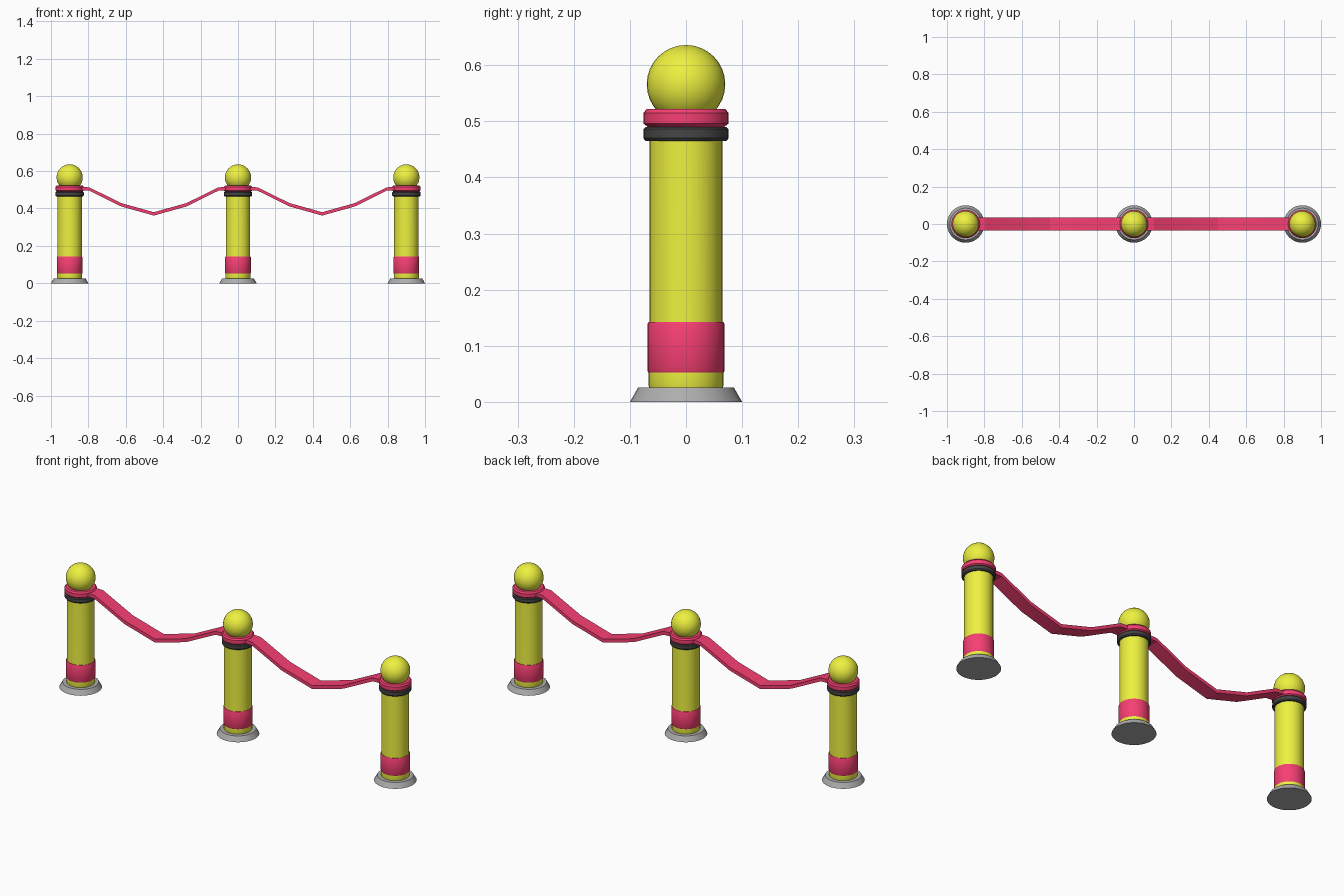
import bpy, bmesh, math

if "Cube" in bpy.data.objects:
    bpy.data.objects.remove(bpy.data.objects["Cube"])


def material(name, rgb):
    m = bpy.data.materials.new(name)
    m.diffuse_color = (*rgb, 1)
    m.use_nodes = True
    m.node_tree.nodes["Principled BSDF"].inputs["Base Color"].default_value = m.diffuse_color
    return m


YELLOW = material("yellow", (0.85, 0.88, 0.05))
RED = material("red", (0.93, 0.05, 0.17))
BLACK = material("black", (0.06, 0.06, 0.06))
GREY = material("dark_grey", (0.42, 0.42, 0.42))
SEG = 32


def finish(bm, name, mat, angle=30):
    bmesh.ops.recalc_face_normals(bm, faces=bm.faces)
    me = bpy.data.meshes.new(name)
    bm.to_mesh(me)
    bm.free()
    me.materials.append(mat)
    ob = bpy.data.objects.new(name, me)
    bpy.context.collection.objects.link(ob)
    bpy.ops.object.select_all(action='DESELECT')
    ob.select_set(True)
    bpy.context.view_layer.objects.active = ob
    bpy.ops.object.shade_smooth_by_angle(angle=math.radians(angle))
    return ob


def lathe(name, profile, x, mat):
    """Closed turned part from (radius, z) pairs."""
    bm = bmesh.new()
    rings = []
    for r, z in profile:
        rings.append([bm.verts.new((x + r * math.cos(2 * math.pi * i / SEG),
                                    r * math.sin(2 * math.pi * i / SEG), z))
                      for i in range(SEG)])
    for a, b in zip(rings, rings[1:]):
        for i in range(SEG):
            j = (i + 1) % SEG
            bm.faces.new((a[i], a[j], b[j], b[i]))
    bm.faces.new(rings[0])
    bm.faces.new(rings[-1])
    return finish(bm, name, mat)


def strap(name, x0):
    """Flat sagging belt between two posts."""
    path = [(0.06, 0.506), (0.105, 0.504), (0.275, 0.42),
            (0.45, 0.371), (0.625, 0.42), (0.795, 0.504), (0.84, 0.506)]
    w, t = 0.035, 0.009
    bm = bmesh.new()
    rings = [[bm.verts.new((x0 + x, y, z + dz))
              for y, dz in ((-w, -t), (w, -t), (w, t), (-w, t))]
             for x, z in path]
    for a, b in zip(rings, rings[1:]):
        for i in range(4):
            j = (i + 1) % 4
            bm.faces.new((a[i], a[j], b[j], b[i]))
    bm.faces.new(rings[0])
    bm.faces.new(rings[-1])
    finish(bm, name, RED, 20)


for side, x in (("left", -0.9), ("middle", 0.0), ("right", 0.9)):
    # Foot, column and lower band
    lathe(side + "_base", [(0.1, 0), (0.085, 0.026)], x, GREY)
    lathe(side + "_post", [(0.064, 0.02), (0.067, 0.03), (0.067, 0.053),
                           (0.065, 0.14), (0.065, 0.5)], x, YELLOW)
    lathe(side + "_lower_band", [(0.067, 0.052), (0.069, 0.056),
                                 (0.069, 0.138), (0.067, 0.142)], x, RED)
    # Collars under the ball
    lathe(side + "_black_collar", [(0.072, 0.465), (0.076, 0.470),
                                   (0.076, 0.486), (0.072, 0.490)], x, BLACK)
    lathe(side + "_red_collar", [(0.068, 0.490), (0.076, 0.496),
                                 (0.076, 0.515), (0.070, 0.522)], x, RED)
    # Ball finial
    bm = bmesh.new()
    bmesh.ops.create_uvsphere(bm, u_segments=SEG, v_segments=16, radius=0.07)
    bmesh.ops.translate(bm, verts=bm.verts, vec=(x, 0, 0.566))
    finish(bm, side + "_ball", YELLOW)

# Belts
strap("left_strap", -0.9)
strap("right_strap", 0.0)
